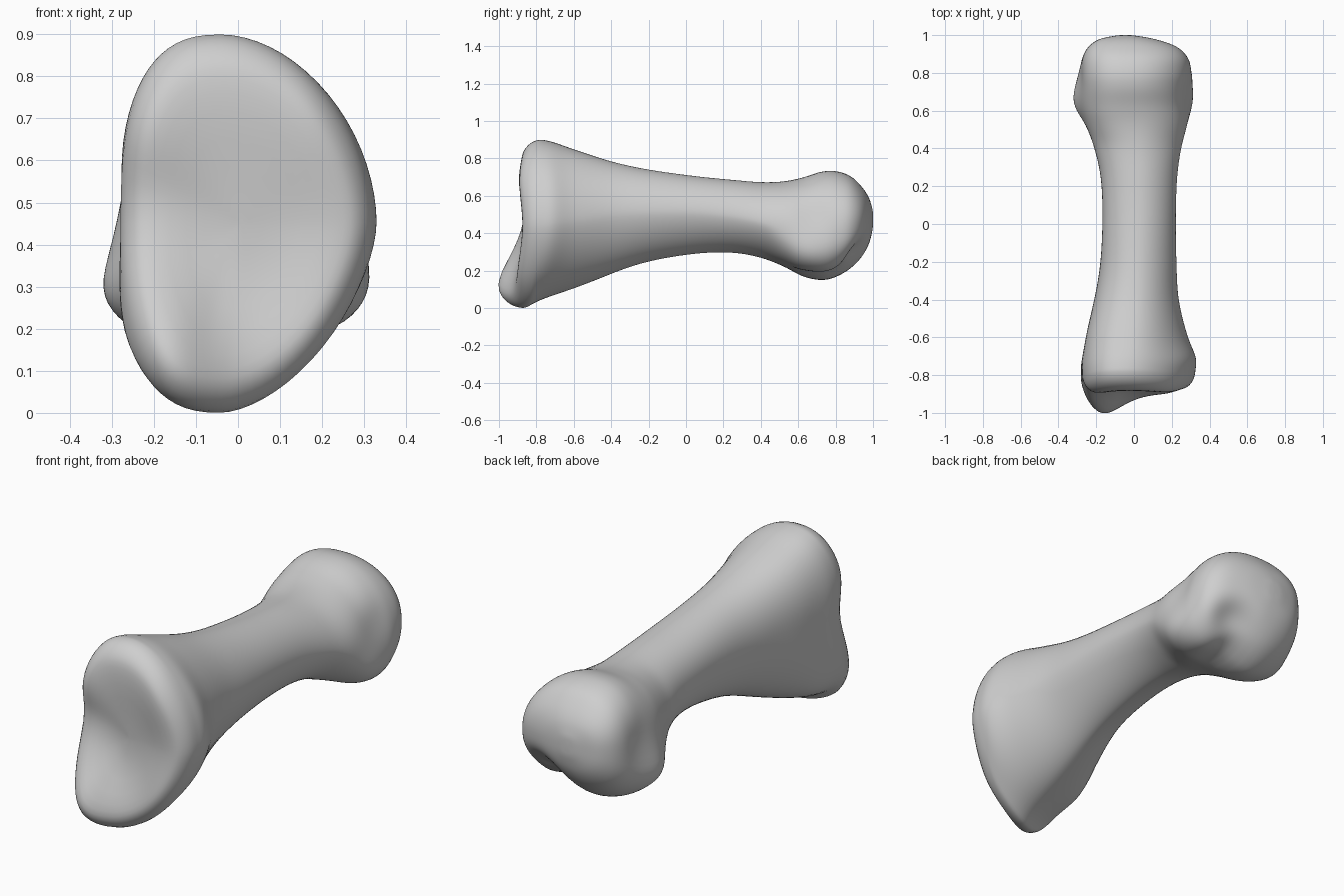
import bpy
import bmesh
from math import cos, sin, pi, exp, sqrt

cube = bpy.data.objects.get("Cube")
if cube:
    bpy.data.objects.remove(cube, do_unlink=True)

# Cross-sections along the bone:
# y, left x, right x, bottom z, top z, height of widest point, x of crest
SECTIONS = [
    (-.77, -.285, .326, -.003, .902, .45, -.04),
    (-.7, -.286, .328, .04, .887, .455, -.03),
    (-.58, -.265, .282, .097, .845, .47, -.01),
    (-.4, -.212, .237, .182, .784, .5, .01),
    (-.2, -.178, .225, .248, .74, .51, .02),
    (.05, -.167, .222, .29, .705, .51, .03),
    (.25, -.177, .229, .295, .685, .49, .03),
    (.4, -.21, .25, .268, .673, .46, .02),
    (.52, -.25, .28, .22, .677, .42, 0),
    (.62, -.28, .298, .167, .697, .38, -.02),
    (.72, -.29, .303, .144, .728, .38, -.02),
    (.8, -.29, .304, .16, .732, .4, -.02),
    (.88, -.275, .286, .207, .705, .43, -.02),
    (.94, -.24, .225, .27, .648, .46, -.03),
    (.98, -.18, .11, .345, .585, .47, -.04),
    (1, -.08, -.01, .43, .515, .47, -.04),
]
SIDES = 72
STEPS = 6


def smooth(t):
    t = max(0, min(1, t))
    return t * t * (3 - 2 * t)


def bump(p, centre, size):
    return exp(-sum(((a - c) / s) ** 2 for a, c, s in zip(p, centre, size)))


def spline(a, b, c, d, t):
    return b + t / 2 * (c - a + t * (2 * a - 5 * b + 4 * c - d + t * (3 * (b - c) + d - a)))


def signed_power(v, n):
    return abs(v) ** (2 / n) * (1 if v >= 0 else -1)


def ring_points(section):
    y, xl, xr, zb, zt, zw, xc = section
    head, base = smooth((y - .4) / .2), smooth((-.2 - y) / .4)
    points = []
    for i in range(SIDES):
        c, s = cos(2 * pi * i / SIDES), sin(2 * pi * i / SIDES)
        # fuller on one flank, keeled below on the other
        if c < 0:
            n = 2.1 + .5 * base + .5 * head
        elif s > 0:
            n = 1.85 + .25 * head
        else:
            n = 1.65 + .85 * head
        x = xc + signed_power(c, n) * ((xr - xc) if c > 0 else (xc - xl))
        z = zw + signed_power(s, n) * ((zt - zw) if s > 0 else (zw - zb))
        points.append((x, y, z))
    return points


def base_slant(x, z):
    # lower lobe leans forward, one rim is notched and the other swept back
    lean = -.06 * (1 - z / .9) - .1 * bump((x, z), (-.16, .12), (.14, .2))
    swell = -.035 * bump((x, z), (-.05, .65), (.4, .2))
    notch = .05 * bump((x, z), (-.3, .5), (.14, .13))
    return lean + swell + notch + .028 * smooth((x - .15) / .18)


def sculpt(x, y, z):
    p = (x, y, z)
    # groove between the two condyles, running up the end of the head
    z += .06 * bump(p, (.08, .76, .17), (.09, .18, .12))
    end = bump(p, (.14, .92, .27), (.11, .1, .11))
    y -= .04 * end
    z += .035 * end
    # knobs low on each flank of the head
    x -= .045 * bump(p, (-.27, .65, .27), (.1, .13, .13))
    x += .02 * bump(p, (.28, .67, .27), (.1, .12, .12))
    # shallow hollows on the flanks of head and base
    x += .012 * bump(p, (-.28, .78, .47), (.1, .08, .1))
    x -= .015 * bump(p, (.3, .68, .5), (.1, .09, .1))
    x += .018 * bump(p, (-.26, -.64, .47), (.1, .15, .14))
    # fuller lower corner behind the lobe of the base
    corner = bump(p, (-.2, -.7, .17), (.11, .16, .12))
    x -= .025 * corner
    z -= .018 * corner
    return x, y, z


bm = bmesh.new()
rings = []

# Concave joint face at the base, from the middle out to the rounded rim
rim = ring_points(SECTIONS[0])
cx, cz = .01, .45
for scale in (.04, .15, .3, .45, .6, .7, .77, .82, .86, .9, .94, .97, .99):
    u = min((1 - scale) / .2, 1)
    dish = .035 * smooth((.85 - scale) / .6)
    ring = []
    for x, y, z in rim:
        x, z = cx + (x - cx) * scale, cz + (z - cz) * scale
        # shallow valley beside the lower lobe
        valley = .015 * bump((x, z), (-.07, .28), (.06, .15))
        y += dish + valley - .085 * sqrt(1 - (1 - u) ** 2) + base_slant(x, z)
        ring.append(bm.verts.new((x, y, z)))
    rings.append(ring)

# Shaft and rounded head, lofted through the sections
last = len(SECTIONS) - 1
for k in range(last * STEPS + 1):
    i = min(k // STEPS, last - 1)
    t = k / STEPS - i
    near = [SECTIONS[max(0, min(last, i + j))] for j in (-1, 0, 1, 2)]
    section = [spline(*values, t) for values in zip(*near)]
    ring = []
    for x, y, z in ring_points(section):
        y += base_slant(x, z) * smooth((-.4 - y) / .37)
        ring.append(bm.verts.new(sculpt(x, y, z)))
    rings.append(ring)

for a, b in zip(rings, rings[1:]):
    for i in range(SIDES):
        j = (i + 1) % SIDES
        bm.faces.new((a[i], a[j], b[j], b[i]))

# Close both ends with a fan around a middle point
for ring in (rings[0], rings[-1]):
    face = bm.faces.new(ring)
    bmesh.ops.poke(bm, faces=[face])
bmesh.ops.recalc_face_normals(bm, faces=bm.faces)

mesh = bpy.data.meshes.new("bone")
bm.to_mesh(mesh)
bm.free()
bone = bpy.data.objects.new("bone", mesh)
bpy.context.collection.objects.link(bone)

# Plain pale grey
grey = bpy.data.materials.new("pale grey")
grey.use_nodes = True
colour = (.62, .62, .62, 1)
grey.diffuse_color = colour
for node in grey.node_tree.nodes:
    if node.type == 'BSDF_PRINCIPLED':
        node.inputs["Base Color"].default_value = colour
mesh.materials.append(grey)

# Soften the joins between face, shaft and head
soften = bone.modifiers.new("soften", 'SMOOTH')
soften.factor = .5
soften.iterations = 5

bpy.ops.object.select_all(action='DESELECT')
bone.select_set(True)
bpy.context.view_layer.objects.active = bone
bpy.ops.object.shade_smooth()
